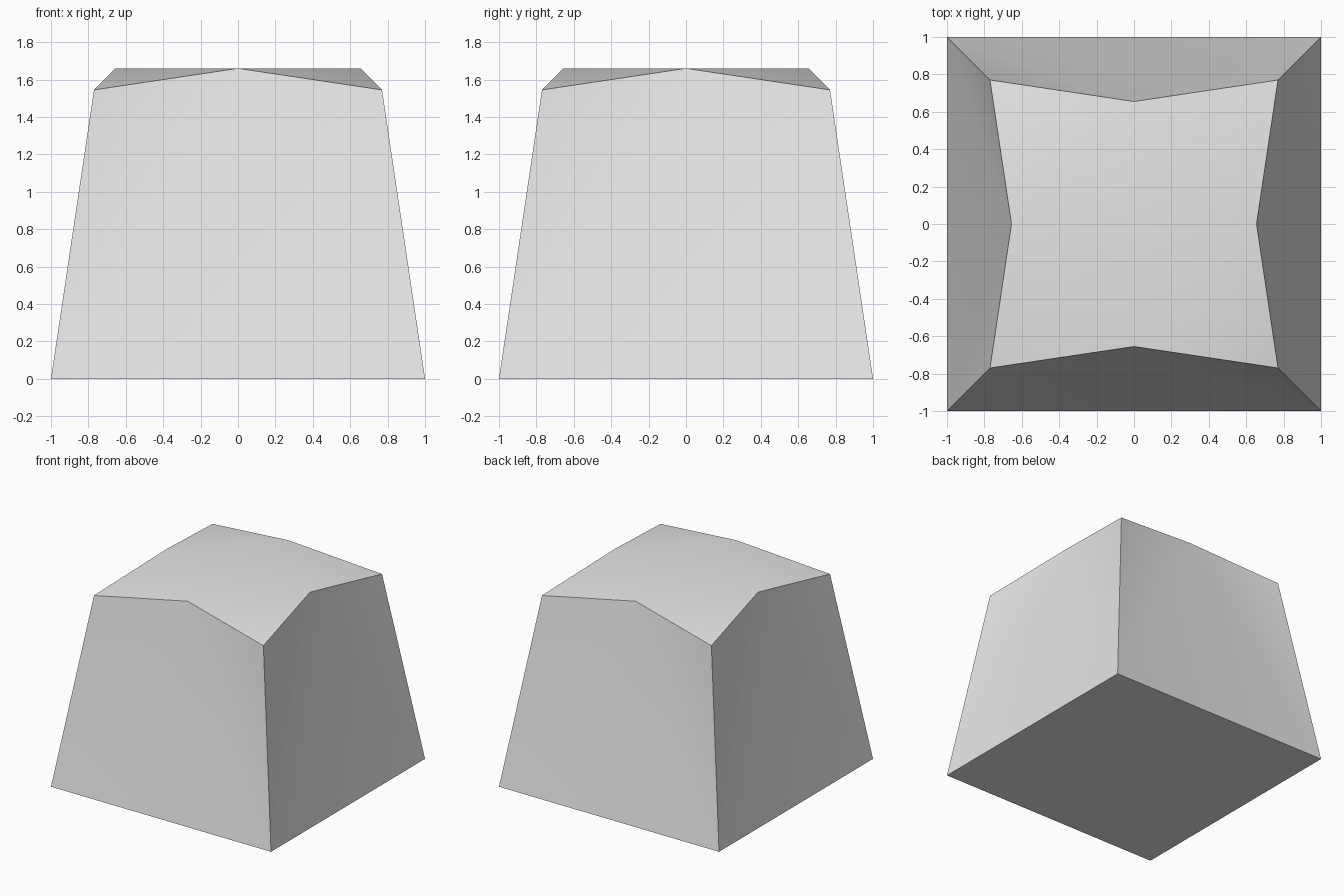
import bpy
import bmesh
from mathutils import Matrix, Vector

default_cube = bpy.data.objects.get("Cube")
if default_cube:
    bpy.data.objects.remove(default_cube, do_unlink=True)

# Single plain grey material
GREY = (0.8, 0.8, 0.8, 1.0)
grey = bpy.data.materials.new("plain_grey")
grey.use_nodes = True
grey.diffuse_color = GREY
grey.node_tree.nodes["Principled BSDF"].inputs["Base Color"].default_value = GREY

# One quarter of the block, repeated by quarter turns
BASE_CORNER = Vector((-1, -1, 0))
TOP_CORNER = Vector((-0.77, -0.77, 1.545))
TOP_MIDDLE = Vector((0, -0.655, 1.66))

bm = bmesh.new()


def ring(point):
    return [bm.verts.new(Matrix.Rotation(i * 1.5707963, 3, "Z") @ point) for i in range(4)]


base, corner, middle = ring(BASE_CORNER), ring(TOP_CORNER), ring(TOP_MIDDLE)
for i in range(4):
    j = (i + 1) % 4
    # Tapered wall: a tall centre triangle with a narrow one on each side
    bm.faces.new((base[i], base[j], middle[i]))
    bm.faces.new((base[i], middle[i], corner[i]))
    bm.faces.new((base[j], corner[j], middle[i]))
    # Drooping top corner
    bm.faces.new((middle[i], corner[j], middle[j]))

# Flat diamond on top and square underside
bm.faces.new(middle)
bm.faces.new(base[::-1])
bmesh.ops.recalc_face_normals(bm, faces=bm.faces[:])

mesh = bpy.data.meshes.new("tapered_block")
bm.to_mesh(mesh)
bm.free()
mesh.materials.append(grey)
block = bpy.data.objects.new("tapered_block", mesh)
bpy.context.collection.objects.link(block)

# Soft shading within each side, crisp outer edges
bpy.ops.object.select_all(action="DESELECT")
block.select_set(True)
bpy.context.view_layer.objects.active = block
bpy.ops.object.shade_smooth_by_angle(angle=0.5236)
